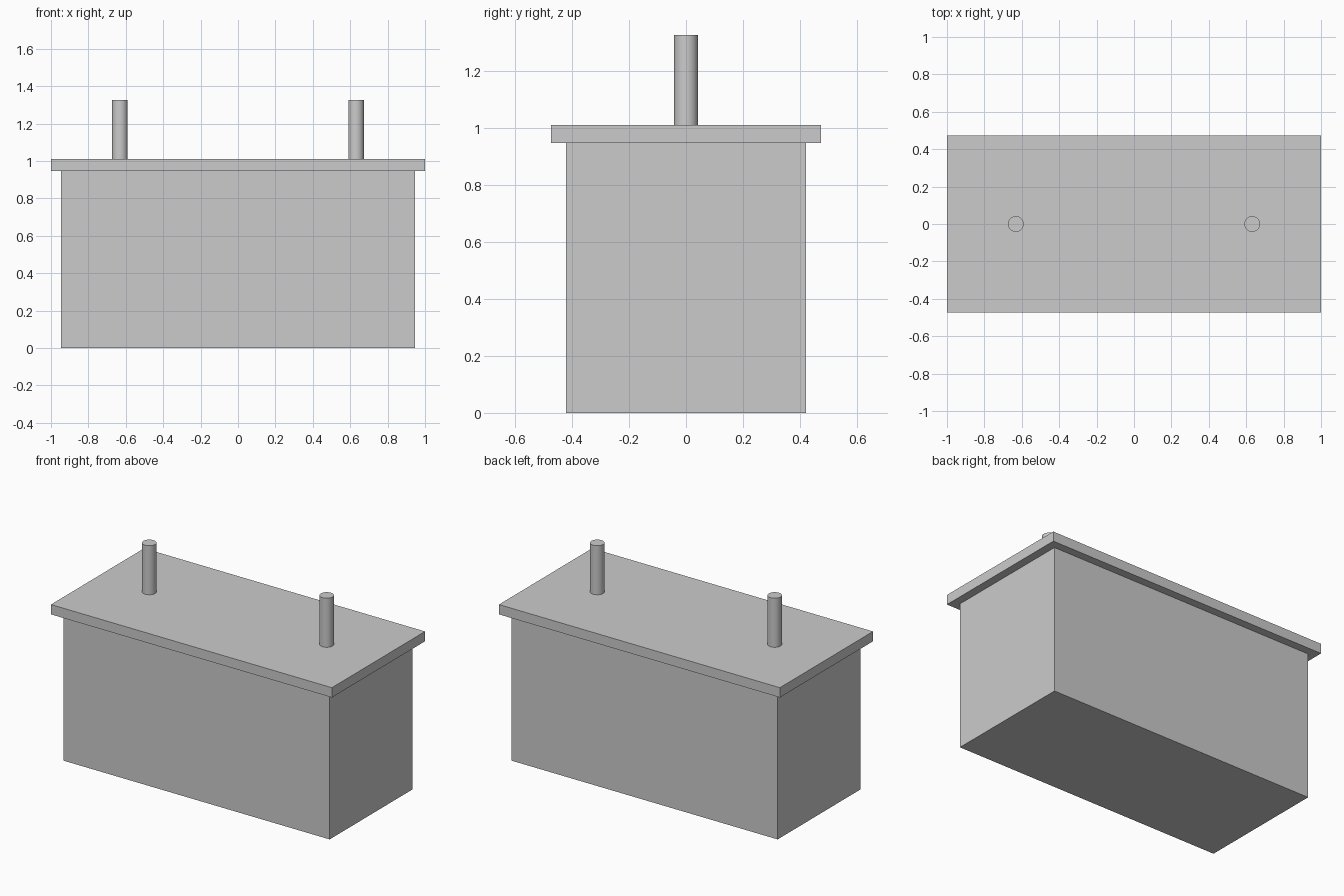
import bpy

if "Cube" in bpy.data.objects:
    bpy.data.objects.remove(bpy.data.objects["Cube"])

U = 1 / 19  # base module: the lid is 38 modules long


def box(name, half_x, half_y, z0, z1):
    bpy.ops.mesh.primitive_cube_add(size=1, location=(0, 0, (z0 + z1) / 2))
    ob = bpy.context.object
    ob.name = name
    ob.scale = (2 * half_x, 2 * half_y, z1 - z0)
    bpy.ops.object.transform_apply(location=False, rotation=False, scale=True)
    return ob


def post(name, x, radius, z0, z1):
    bpy.ops.mesh.primitive_cylinder_add(vertices=32, radius=radius, depth=z1 - z0,
                                        location=(x, 0, (z0 + z1) / 2))
    ob = bpy.context.object
    ob.name = name
    bpy.ops.object.shade_smooth_by_angle()
    return ob


# Case and overhanging lid
box("case", 18 * U, 8 * U, 0, 18 * U)
box("lid", 19 * U, 9 * U, 18 * U, 19.2 * U)

# Pair of upright terminals
for side, label in ((-1, "left"), (1, "right")):
    post(label + "_terminal", side * 12 * U, 0.8 * U, 19.2 * U, 25.2 * U)
